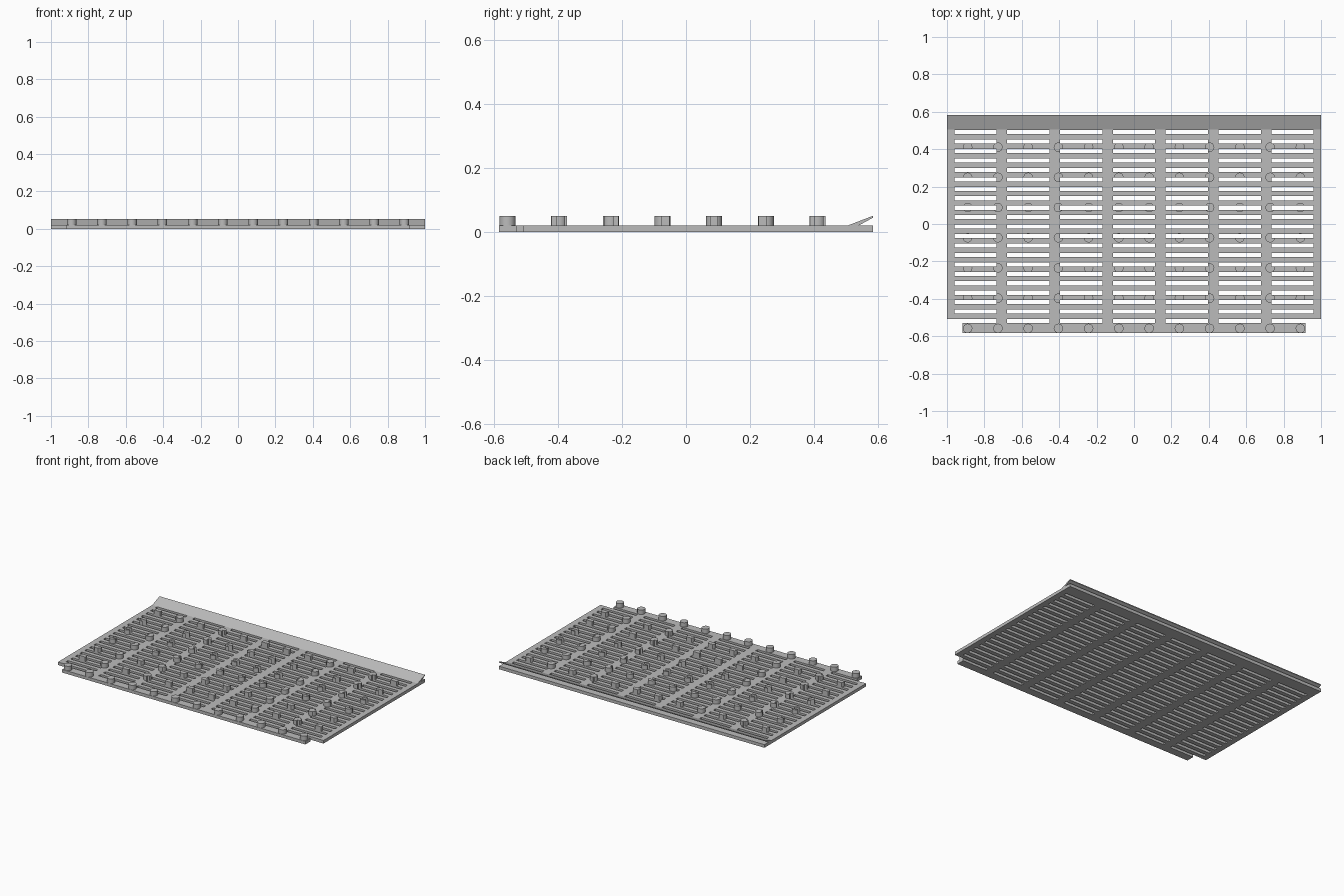
import bpy
import bmesh
from mathutils import Matrix, Vector

cube = bpy.data.objects.get("Cube")
if cube:
    bpy.data.objects.remove(cube, do_unlink=True)

TOP = 0.021          # top of the plate
PEG_TOP = 0.051
FRONT, BACK = -0.584, 0.584
SLOT_ROWS, SLOT_COLS = 21, 7
PEG_ROWS, PEG_COLS = 7, 12

grey = bpy.data.materials.new("mid grey")
grey.use_nodes = True
grey.diffuse_color = (0.5, 0.5, 0.5, 1)
grey.node_tree.nodes["Principled BSDF"].inputs["Base Color"].default_value = (0.5, 0.5, 0.5, 1)


def make_object(name, bm):
    bmesh.ops.recalc_face_normals(bm, faces=bm.faces)
    mesh = bpy.data.meshes.new(name)
    bm.to_mesh(mesh)
    bm.free()
    mesh.materials.append(grey)
    obj = bpy.data.objects.new(name, mesh)
    bpy.context.collection.objects.link(obj)
    return obj


def extrude_outline(name, points, direction):
    bm = bmesh.new()
    face = bm.faces.new([bm.verts.new(p) for p in points])
    grown = bmesh.ops.extrude_face_region(bm, geom=[face])
    verts = [v for v in grown["geom"] if isinstance(v, bmesh.types.BMVert)]
    bmesh.ops.translate(bm, verts=verts, vec=Vector(direction))
    return make_object(name, bm)


# Plate with a narrower connecting tongue along the front
half = [(0.916, FRONT), (0.916, -0.509), (1, -0.509), (1, BACK)]
outline = half + [(-x, y) for x, y in reversed(half)]
plate = extrude_outline("slotted_plate", [(x, y, 0) for x, y in outline], (0, 0, TOP))

# Pegs in a regular grid
bm = bmesh.new()
for row in range(PEG_ROWS):
    for col in range(PEG_COLS):
        x = (col - (PEG_COLS - 1) / 2) * 0.1617
        y = -0.558 + row * 0.1615
        bmesh.ops.create_cone(bm, cap_ends=True, segments=24, radius1=0.025, radius2=0.025,
                              depth=PEG_TOP - TOP,
                              matrix=Matrix.Translation((x, y, (TOP + PEG_TOP) / 2)))
pegs = make_object("pegs", bm)

# Slots cut through both the plate and the pegs
bm = bmesh.new()
for row in range(SLOT_ROWS):
    for col in range(SLOT_COLS):
        x = (col - (SLOT_COLS - 1) / 2) * 0.2825
        y = -0.519 + row * 0.0505
        bmesh.ops.create_cube(bm, size=1, matrix=Matrix.Translation((x, y, 0.03))
                              @ Matrix.Diagonal((0.227, 0.022, 0.2, 1)))
cutter = make_object("slot_cutter", bm)
cutter.hide_render = True

for obj in (plate, pegs):
    cut = obj.modifiers.new("slots", 'BOOLEAN')
    cut.operation = 'DIFFERENCE'
    cut.solver = 'EXACT'
    cut.object = cutter
    bpy.ops.object.select_all(action='DESELECT')
    obj.select_set(True)
    bpy.context.view_layer.objects.active = obj
    bpy.ops.object.modifier_apply(modifier=cut.name)
bpy.ops.object.shade_smooth_by_angle()
bpy.data.objects.remove(cutter, do_unlink=True)

# Thin sloping lip along the back edge
profile = [(0.506, TOP), (0.54, TOP), (BACK, 0.045), (BACK, PEG_TOP)]
extrude_outline("back_lip", [(-1, y, z) for y, z in profile], (2, 0, 0))
